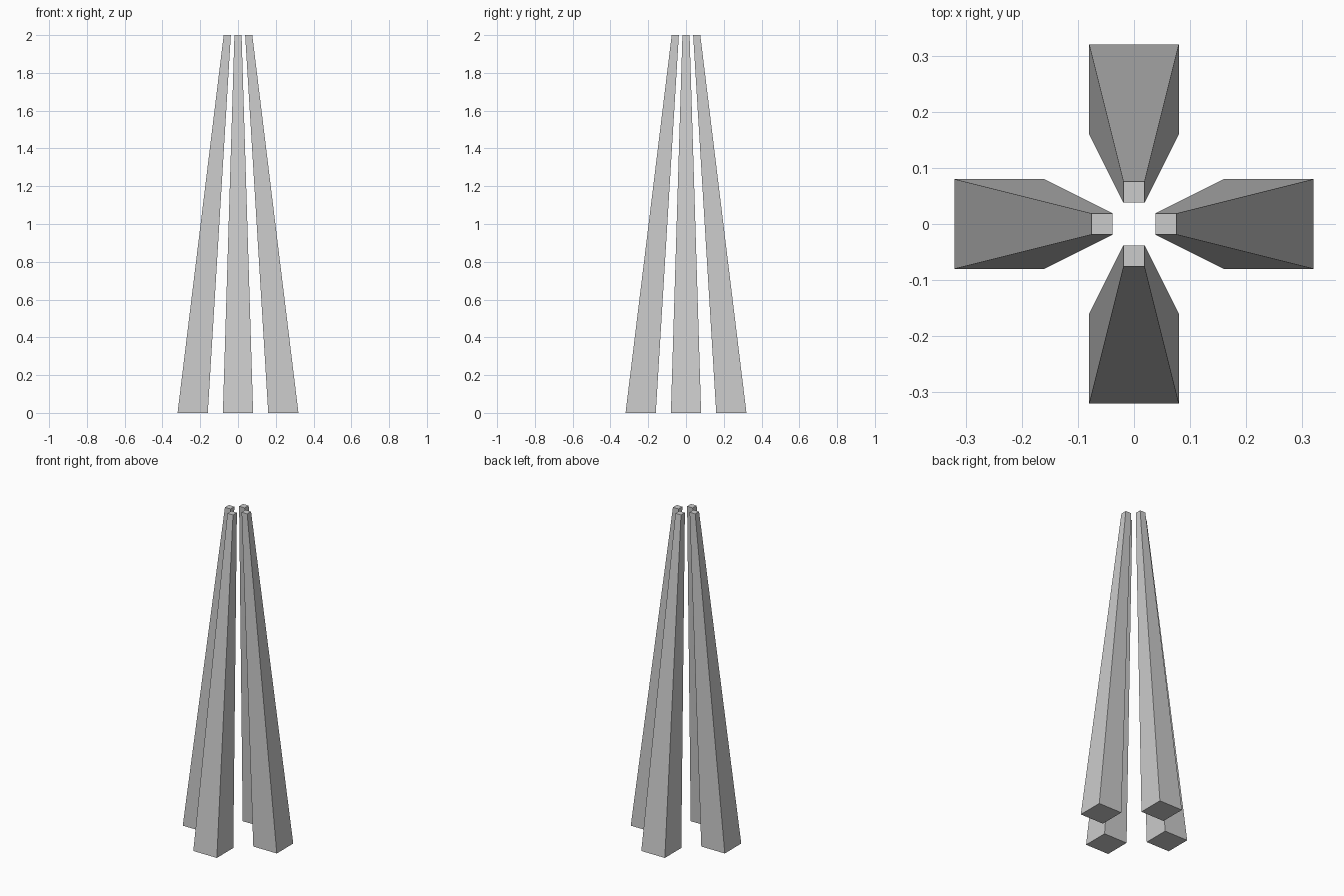
import bpy, bmesh, math
from mathutils import Matrix

if "Cube" in bpy.data.objects:
    bpy.data.objects.remove(bpy.data.objects["Cube"])

HEIGHT = 2.0
# (distance of leg centre from the axis, half width) at foot and tip
FOOT = (0.24, 0.08)
TIP = (0.0568, 0.0189)


def tapered_leg(name, angle):
    """Square leg that leans inward and tapers toward the tip."""
    bm = bmesh.new()
    bmesh.ops.create_cube(bm, size=2)
    for v in bm.verts:
        centre, half = TIP if v.co.z > 0 else FOOT
        z = HEIGHT if v.co.z > 0 else 0
        v.co = (centre + v.co.x * half, v.co.y * half, z)
    bm.transform(Matrix.Rotation(angle, 4, 'Z'))
    mesh = bpy.data.meshes.new(name)
    bm.to_mesh(mesh)
    bm.free()
    bpy.context.collection.objects.link(bpy.data.objects.new(name, mesh))


# Four legs around the centre
for i, side in enumerate(("right", "back", "left", "front")):
    tapered_leg(f"{side}_leg", i * math.pi / 2)
